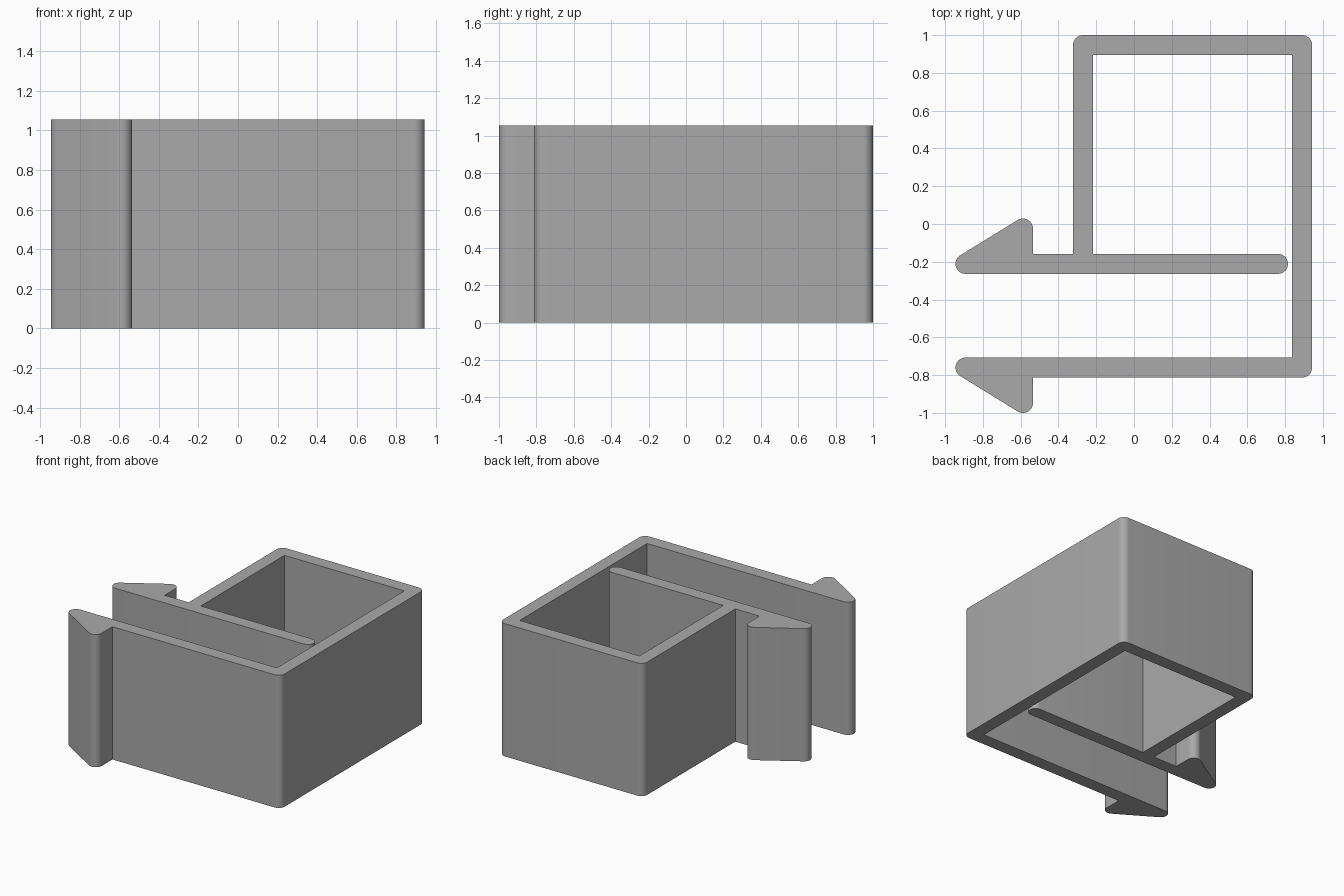
import bpy
import bmesh
from math import cos, sin, radians

cube = bpy.data.objects.get("Cube")
if cube:
    bpy.data.objects.remove(cube, do_unlink=True)

HEIGHT = 1.055
R = 0.053            # rounding radius, half the wall thickness
SLOPE = 31.6         # barb ramp angle in degrees
RIGHT, BACK = 0.89, 0.947            # wall centre lines
WALL = -0.27
ARM, TONGUE = -0.76, -0.211
TIP, BARB, BARB_RISE = -0.892, -0.588, 0.187


def arc(x, y, start, end, steps=12):
    """Points of a rounded corner around (x, y), angles in degrees."""
    angles = [radians(start + (end - start) * i / steps) for i in range(steps + 1)]
    return [(x + R * cos(a), y + R * sin(a)) for a in angles]


# Outline of the clip, counter-clockwise
outline = []
# front arm: rounded tip, barb pointing forward
outline += arc(TIP, ARM, 90, 270 - SLOPE)
outline += arc(BARB, ARM - BARB_RISE, 270 - SLOPE, 360)
outline += [(BARB + R, ARM - R)]
# outer corners of the box
outline += arc(RIGHT, ARM, 270, 360)
outline += arc(RIGHT, BACK, 0, 90)
outline += arc(WALL, BACK, 90, 180)
# tongue: barb pointing back, rounded tip, free rounded end
outline += [(WALL - R, TONGUE + R), (BARB + R, TONGUE + R)]
outline += arc(BARB, TONGUE + BARB_RISE, 0, 90 + SLOPE)
outline += arc(TIP, TONGUE, 90 + SLOPE, 270)
outline += arc(0.762, TONGUE, 270, 450)
# square inner corners
outline += [(WALL + R, TONGUE + R), (WALL + R, BACK - R),
            (RIGHT - R, BACK - R), (RIGHT - R, ARM + R)]

# Extrude the outline upward
bm = bmesh.new()
base = bm.faces.new([bm.verts.new((x, y, 0)) for x, y in outline])
top = bmesh.ops.extrude_face_region(bm, geom=[base], use_keep_orig=True)
bmesh.ops.translate(bm, vec=(0, 0, HEIGHT),
                    verts=[g for g in top["geom"] if isinstance(g, bmesh.types.BMVert)])
bmesh.ops.recalc_face_normals(bm, faces=bm.faces)
mesh = bpy.data.meshes.new("barbed_clip")
bm.to_mesh(mesh)
bm.free()

# Plain grey material
grey = bpy.data.materials.new("plain grey")
grey.use_nodes = True
colour = (0.4, 0.4, 0.4, 1)
grey.diffuse_color = colour
grey.node_tree.nodes["Principled BSDF"].inputs["Base Color"].default_value = colour
mesh.materials.append(grey)

clip = bpy.data.objects.new("barbed_clip", mesh)
bpy.context.collection.objects.link(clip)
bpy.ops.object.select_all(action="DESELECT")
clip.select_set(True)
bpy.context.view_layer.objects.active = clip
bpy.ops.object.shade_smooth_by_angle(angle=radians(30))
